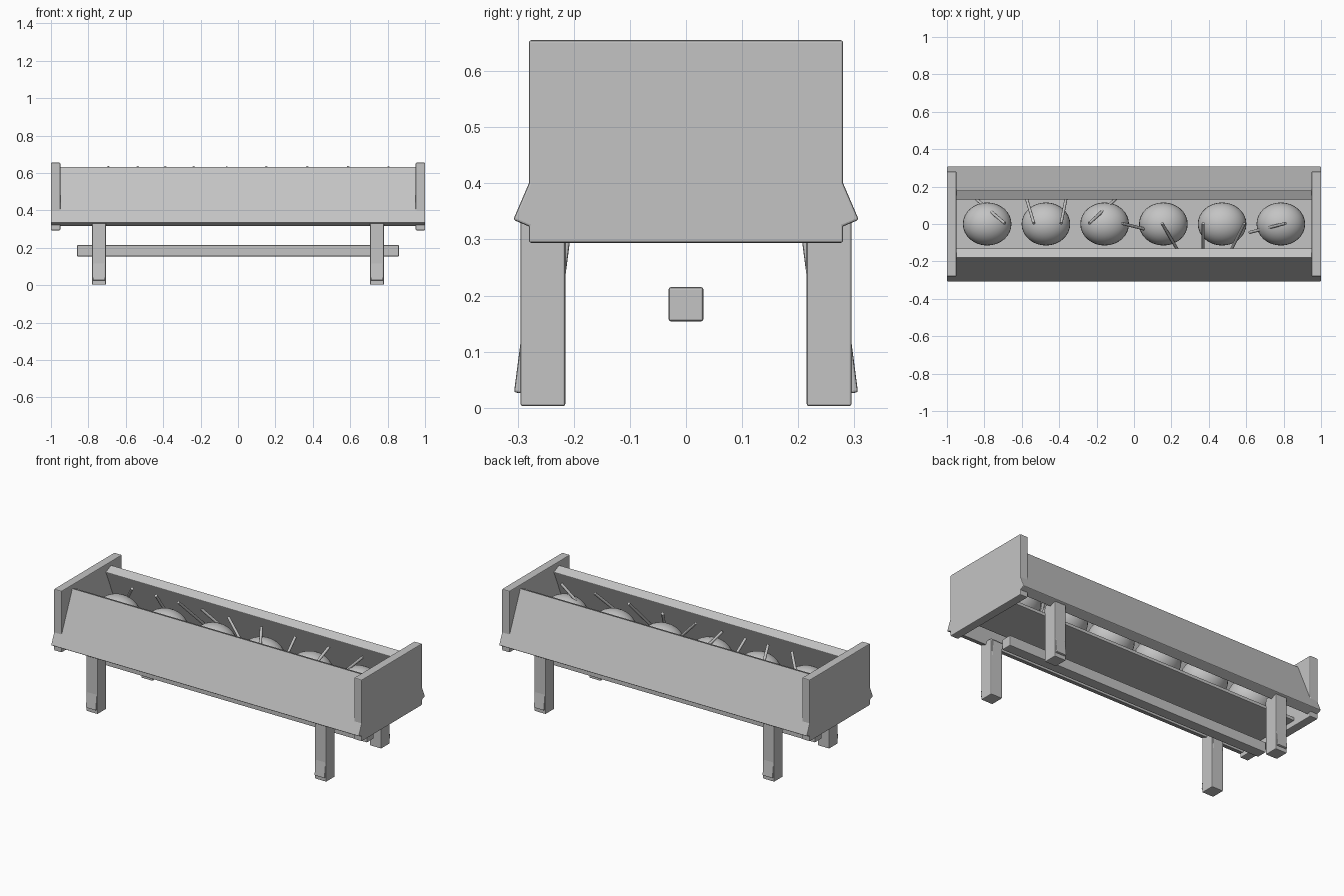
import bpy, bmesh, math
from mathutils import Vector

cube = bpy.data.objects.get("Cube")
if cube:
    bpy.data.objects.remove(cube, do_unlink=True)

GREY = (0.55, 0.55, 0.55, 1)
grey = bpy.data.materials.new("plain_grey")
grey.use_nodes = True
grey.diffuse_color = GREY
grey.node_tree.nodes["Principled BSDF"].inputs["Base Color"].default_value = GREY


def finish(obj, name, smooth=False, bevel=0.0):
    obj.name = name
    obj.data.materials.append(grey)
    if bevel:
        mod = obj.modifiers.new("soft_edges", "BEVEL")
        mod.width = bevel
        mod.segments = 2
    if smooth:
        bpy.ops.object.select_all(action="DESELECT")
        obj.select_set(True)
        bpy.context.view_layer.objects.active = obj
        bpy.ops.object.shade_smooth_by_angle(angle=math.radians(40))
    return obj


def box(name, low, high, tilt=0.0):
    low, high = Vector(low), Vector(high)
    bpy.ops.mesh.primitive_cube_add(size=1, location=(low + high) / 2)
    obj = bpy.context.object
    for v in obj.data.vertices:
        v.co *= high - low
    obj.rotation_euler.x = tilt
    return finish(obj, name, bevel=0.004)


def prism(name, profile, x0, x1):
    """Extrude a (y, z) profile along x."""
    bm = bmesh.new()
    face = bm.faces.new([bm.verts.new((x0, y, z)) for y, z in profile])
    out = bmesh.ops.extrude_face_region(bm, geom=[face])
    moved = [g for g in out["geom"] if isinstance(g, bmesh.types.BMVert)]
    bmesh.ops.translate(bm, vec=(x1 - x0, 0, 0), verts=moved)
    bmesh.ops.recalc_face_normals(bm, faces=bm.faces)
    mesh = bpy.data.meshes.new(name)
    bm.to_mesh(mesh)
    bm.free()
    obj = bpy.data.objects.new(name, mesh)
    bpy.context.collection.objects.link(obj)
    return finish(obj, name, bevel=0.004)


def stick(name, tip, heading, length=0.28, radius=0.008):
    # leans at 45 degrees from the tip down along the heading
    down = Vector((heading[0], heading[1], 0)).normalized() - Vector((0, 0, 1))
    down.normalize()
    bpy.ops.mesh.primitive_cylinder_add(vertices=12, radius=radius, depth=length,
                                        location=tip + down * length / 2)
    obj = bpy.context.object
    obj.rotation_euler = down.to_track_quat("Z", "Y").to_euler()
    return finish(obj, name, smooth=True)


# Trough: leaning long boards, floor and end panels
for side, s in (("front", -1), ("back", 1)):
    prism(side + "_board", [(s * 0.308, 0.335), (s * 0.18, 0.633),
                            (s * 0.13, 0.61), (s * 0.258, 0.314)], -1, 1)
box("floor_board", (-1, -0.15, 0.325), (1, 0.15, 0.345))
box("right_end_panel", (-1, -0.28, 0.294), (-0.95, 0.28, 0.655))
box("left_end_panel", (0.95, -0.28, 0.294), (1, 0.28, 0.655))

# Stretcher under the floor
box("stretcher", (-0.86, -0.031, 0.154), (0.86, 0.031, 0.215))

# Legs, each with a splayed core showing through
for side, sx in (("right", -1), ("left", 1)):
    for end, sy in (("front", -1), ("back", 1)):
        x, y = sx * 0.743, sy * 0.255
        name = end + "_" + side
        box(name + "_leg", (x - 0.037, y - 0.04, 0.003), (x + 0.037, y + 0.04, 0.335))
        box(name + "_splayed_leg", (x - 0.033, y - 0.032, 0.022),
            (x + 0.033, y + 0.032, 0.328), tilt=sy * 0.13)

# Row of rounded mounds
for i in range(6):
    bpy.ops.mesh.primitive_uv_sphere_add(segments=32, ring_count=16, radius=1,
                                         location=(-0.785 + i * 0.314, 0, 0.455))
    mound = bpy.context.object
    for v in mound.data.vertices:
        v.co *= Vector((0.13, 0.115, 0.11))
    finish(mound, "mound_%d" % (i + 1), smooth=True)

# Leaning sticks: tip x and heading
sticks = [(-0.69, (-0.65, 0.55)), (-0.535, (-0.3, 1)), (-0.39, (0.2, 1)),
          (-0.24, (0.6, 0.55)), (-0.065, (1, -0.25)), (0.15, (0.5, -0.85)),
          (0.37, (0, -1)), (0.59, (-0.5, -1)), (0.81, (-0.8, -0.2))]
for i, (x, heading) in enumerate(sticks):
    stick("stick_%d" % (i + 1), Vector((x, 0.003, 0.632)), heading)
